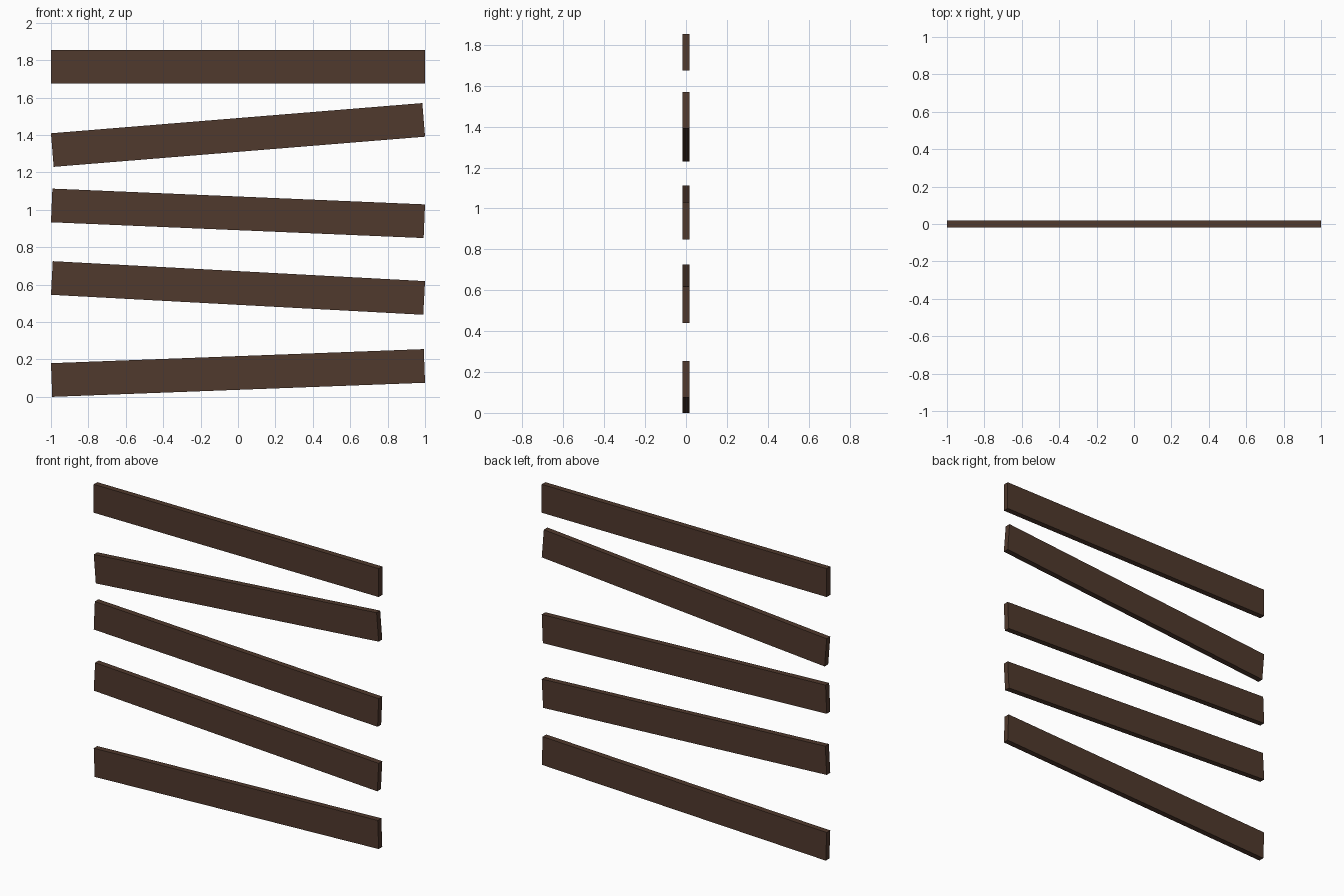
import bpy, math
from mathutils import Matrix

if "Cube" in bpy.data.objects:
    bpy.data.objects.remove(bpy.data.objects["Cube"])

WIDTH, HEIGHT, THICK = 2.0, 0.18, 0.036

wood = bpy.data.materials.new("dark brown wood")
wood.diffuse_color = (0.08, 0.041, 0.026, 1)
wood.use_nodes = True
wood.node_tree.nodes["Principled BSDF"].inputs["Base Color"].default_value = wood.diffuse_color


def plank(name, z, slope):
    # tilted board whose overall span across x stays at WIDTH
    a = math.asin(slope)
    length = (WIDTH - HEIGHT * abs(slope)) / math.cos(a)
    bpy.ops.mesh.primitive_cube_add(size=1)
    ob = bpy.context.object
    ob.name = name
    ob.data.transform(Matrix.Diagonal((length, THICK, HEIGHT, 1)))
    ob.location.z = z
    ob.rotation_euler.y = -a
    ob.data.materials.append(wood)


# (centre height, sine of tilt; positive rises to the right), bottom to top
boards = [(0.1275, 0.0377), (0.582, -0.0535), (0.981, -0.0423),
          (1.40, 0.081), (1.764, 0.0)]
for i, (z, s) in enumerate(boards, 1):
    plank(f"plank_{i}", z, s)
